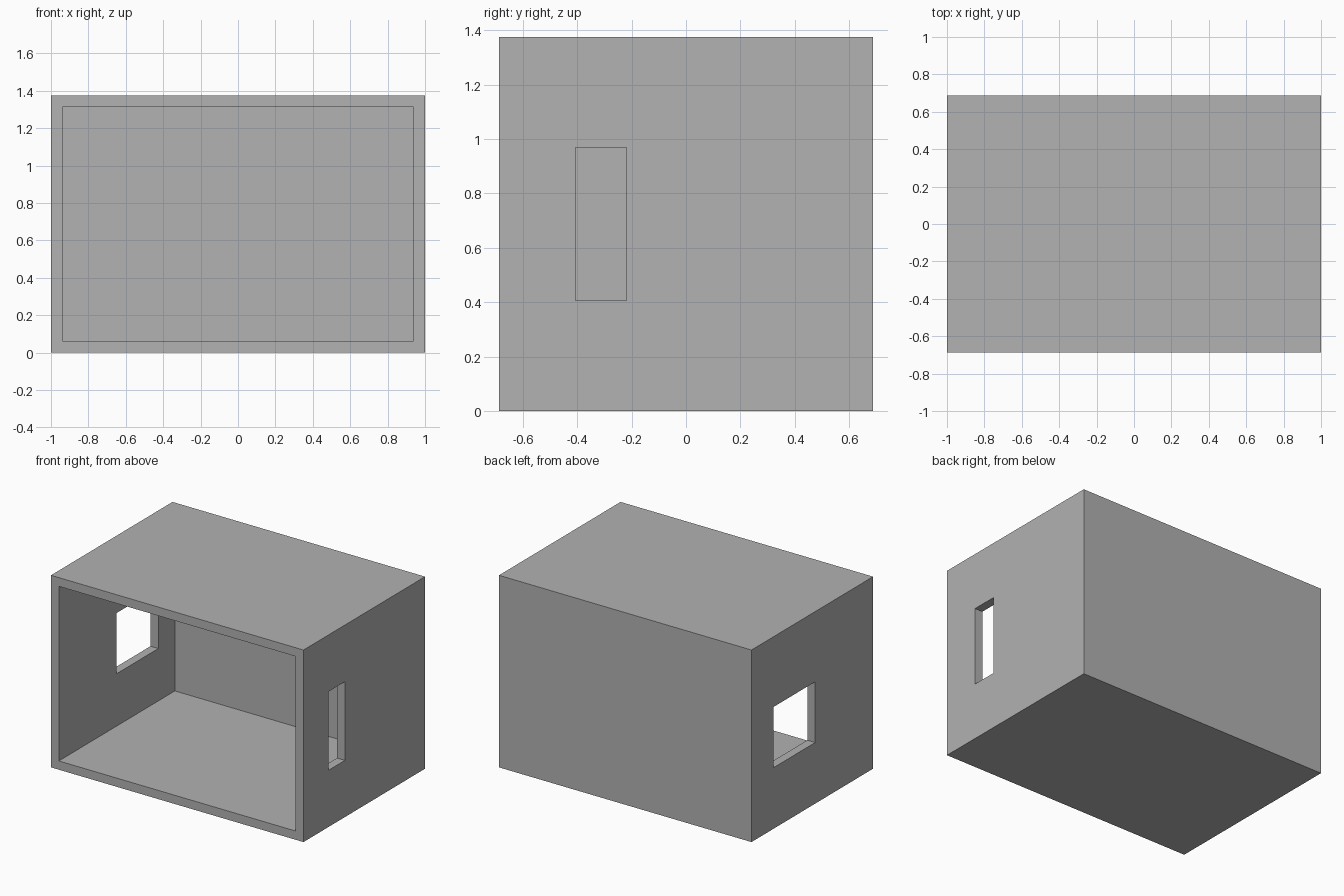
import bpy
from mathutils import Vector

cube = bpy.data.objects.get("Cube")
if cube:
    bpy.data.objects.remove(cube, do_unlink=True)

grey = bpy.data.materials.new("plain_grey")
grey.use_nodes = True
COLOUR = (0.445, 0.445, 0.445, 1)
grey.diffuse_color = COLOUR
grey.node_tree.nodes["Principled BSDF"].inputs["Base Color"].default_value = COLOUR


def box(name, low, high):
    """Axis-aligned box between two opposite corners."""
    low, high = Vector(low), Vector(high)
    bpy.ops.mesh.primitive_cube_add(size=1, location=(low + high) / 2)
    obj = bpy.context.object
    obj.name = name
    obj.scale = high - low
    bpy.ops.object.transform_apply(location=True, rotation=False, scale=True)
    obj.data.materials.append(grey)
    return obj


def cut(target, low, high):
    """Cut a box-shaped opening out of the target."""
    cutter = box("cutter", low, high)
    cutter.hide_render = True
    mod = target.modifiers.new("opening", 'BOOLEAN')
    mod.operation = 'DIFFERENCE'
    mod.solver = 'EXACT'
    mod.object = cutter
    bpy.context.view_layer.objects.active = target
    bpy.ops.object.modifier_apply(modifier=mod.name)
    bpy.data.objects.remove(cutter, do_unlink=True)


W, D, H = 1.0, 0.6875, 1.375   # half width, half depth, height
T = 0.0625                     # wall thickness

# Room shell, hollow and open at the front
shell = box("room_shell", (-W, -D, 0), (W, D, H))
cut(shell, (T - W, -D - T, T), (W - T, D - T, H - T))

# Narrow window in the +x wall, wide window in the -x wall
cut(shell, (W - 2 * T, -0.406, 0.406), (W + T, -0.219, 0.969))
cut(shell, (-W - T, -0.033, 0.4375), (2 * T - W, 0.4375, 0.872))
